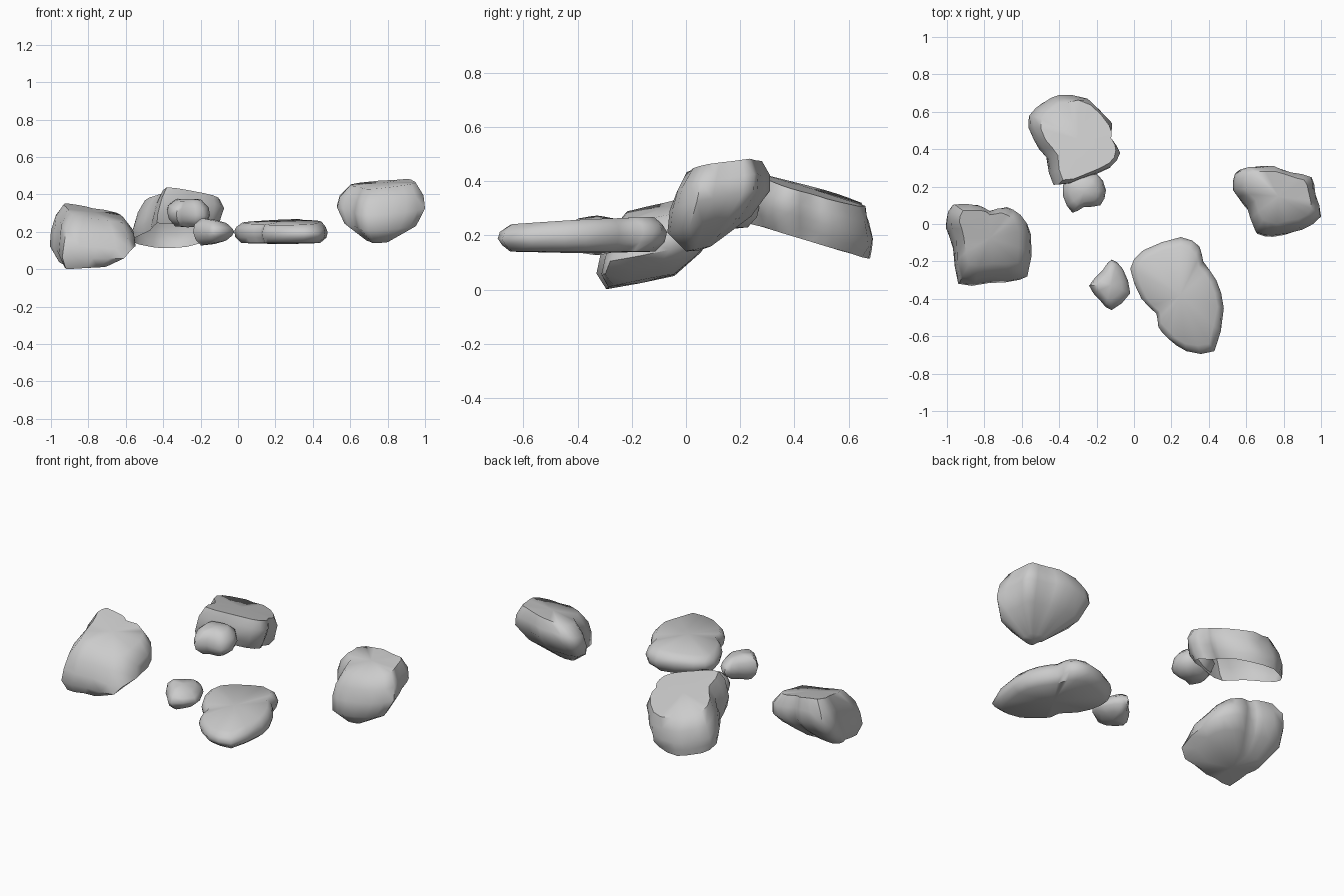
import bpy
import bmesh
import math
import random
from mathutils import Vector

random.seed(4)

cube = bpy.data.objects.get("Cube")
if cube:
    bpy.data.objects.remove(cube, do_unlink=True)

# One plain stone colour
stone = bpy.data.materials.new("stone grey")
stone.use_nodes = True
colour = (.6, .6, .6, 1)
stone.diffuse_color = colour
shader = next(n for n in stone.node_tree.nodes if n.type == 'BSDF_PRINCIPLED')
shader.inputs["Base Color"].default_value = colour


def rounded(corners):
    """Closed outline through the corners, with a curved midpoint on each side."""
    points = [Vector(corner) for corner in corners]
    count = len(points)
    outline = []
    for i, start in enumerate(points):
        end = points[(i + 1) % count]
        before = points[i - 1]
        after = points[(i + 2) % count]
        outline.append(start)
        outline.append((start + end) / 2 + (start + end - before - after) / 20)
    return outline


def middle(points):
    """Centre of the outline's bounding box."""
    xs = [p.x for p in points]
    ys = [p.y for p in points]
    return Vector((min(xs) + max(xs), min(ys) + max(ys))) / 2


def level(height, scale=1, slope=(0, 0), shift=(0, 0)):
    """One tilted slice of a rock."""
    return Vector((height, scale, *slope, *shift))


def shoulder(end, waist):
    """Slice between a cap and the waist, keeping most of the waist's width."""
    ring = end.lerp(waist, .5)
    ring[1] = end[1] + (waist[1] - end[1]) * .75
    return ring


def add_ring(bm, outline, ring, rough):
    """Place the outline on a slice, with small random chips."""
    centre = middle(outline)
    height, scale, slope_x, slope_y, shift_x, shift_y = ring
    verts = []
    for point in outline:
        offset = (point - centre) * scale
        z = height + offset.x * slope_x + offset.y * slope_y
        offset *= 1 + random.uniform(-rough, rough)
        spot = centre + offset + Vector((shift_x, shift_y))
        verts.append(bm.verts.new((spot.x, spot.y, max(z, 0))))
    return verts


def rock(name, corners, bottom, waist, top, rough=.04, hollow=False):
    """Loft an outline from the bottom slice through the waist to the top."""
    bm = bmesh.new()
    outline = rounded(corners)
    rings = [bottom, shoulder(bottom, waist), waist, shoulder(top, waist), top]
    loops = [add_ring(bm, outline, ring, 0 if ring is waist else rough)
             for ring in rings]

    # Sides between neighbouring slices
    for low, high in zip(loops, loops[1:]):
        for i in range(len(outline)):
            bm.faces.new((low[i - 1], low[i], high[i], high[i - 1]))

    # Slightly bulged caps; a hollow rock is open underneath
    caps = [bm.faces.new(loops[0]), bm.faces.new(loops[-1])]
    bmesh.ops.recalc_face_normals(bm, faces=bm.faces)
    if hollow:
        bm.faces.remove(caps.pop(0))
    bmesh.ops.poke(bm, faces=caps, offset=.006)

    mesh = bpy.data.meshes.new(name)
    bm.to_mesh(mesh)
    bm.free()
    mesh.materials.append(stone)
    obj = bpy.data.objects.new(name, mesh)
    bpy.context.collection.objects.link(obj)
    bpy.ops.object.select_all(action='DESELECT')
    obj.select_set(True)
    bpy.context.view_layer.objects.active = obj
    bpy.ops.object.shade_smooth_by_angle(angle=math.radians(55))


# Boulder leaning down towards the front
rock("right_boulder",
     [(-1, .02), (-.97, .1), (-.83, .1), (-.77, .07), (-.68, .09), (-.6, .04),
      (-.55, -.06), (-.57, -.28), (-.75, -.3), (-.93, -.31), (-.96, -.1)],
     bottom=level(.03, scale=.6, slope=(.04, .2), shift=(-.05, -.06)),
     waist=level(.16, slope=(-.1, .2)),
     top=level(.3, scale=.72, slope=(-.16, .2), shift=(0, .03)))

# Boulder with a keel underneath
rock("left_boulder",
     [(.53, .18), (.54, .27), (.6, .3), (.74, .31), (.84, .27), (.95, .25),
      (.97, .16), (1, .04), (.9, -.03), (.75, -.06), (.65, -.04), (.6, .1)],
     bottom=level(.15, scale=.25, slope=(0, .2), shift=(-.02, -.08)),
     waist=level(.33, slope=(.05, .2)),
     top=level(.455, scale=.75, slope=(.1, .15), shift=(.01, .02)))

# Broad slab dipping towards the back, hollow underneath
rock("back_slab",
     [(-.56, .58), (-.53, .45), (-.46, .35), (-.42, .21), (-.28, .24),
      (-.13, .3), (-.09, .38), (-.13, .46), (-.13, .54), (-.25, .67),
      (-.4, .69), (-.48, .65)],
     bottom=level(.18, scale=.92, slope=(0, -.3), shift=(-.02, 0)),
     waist=level(.26, slope=(0, -.3)),
     top=level(.37, scale=.86, slope=(-.08, -.3), shift=(.03, 0)),
     hollow=True)

# Small stone against the back slab
rock("back_pebble",
     [(-.38, .15), (-.33, .06), (-.27, .09), (-.18, .1),
      (-.15, .18), (-.2, .27), (-.36, .25)],
     bottom=level(.23, scale=.6),
     waist=level(.3, slope=(-.1, .1)),
     top=level(.37, scale=.6, slope=(0, .1)))

# Flat slab lying at the front
rock("front_slab",
     [(-.02, -.24), (.04, -.4), (.12, -.48), (.13, -.55), (.18, -.61),
      (.28, -.68), (.43, -.68), (.48, -.45), (.44, -.3), (.37, -.2),
      (.35, -.12), (.25, -.07), (.05, -.14)],
     bottom=level(.14, scale=.85),
     waist=level(.2, slope=(0, .04)),
     top=level(.25, scale=.85, slope=(.04, .06)),
     rough=.02)

# Small stone against the front slab
rock("front_pebble",
     [(-.24, -.33), (-.17, -.25), (-.12, -.19), (-.06, -.24),
      (-.02, -.37), (-.12, -.46), (-.18, -.41)],
     bottom=level(.14, scale=.6, slope=(.2, 0)),
     waist=level(.2),
     top=level(.26, scale=.6, slope=(-.2, 0)))
